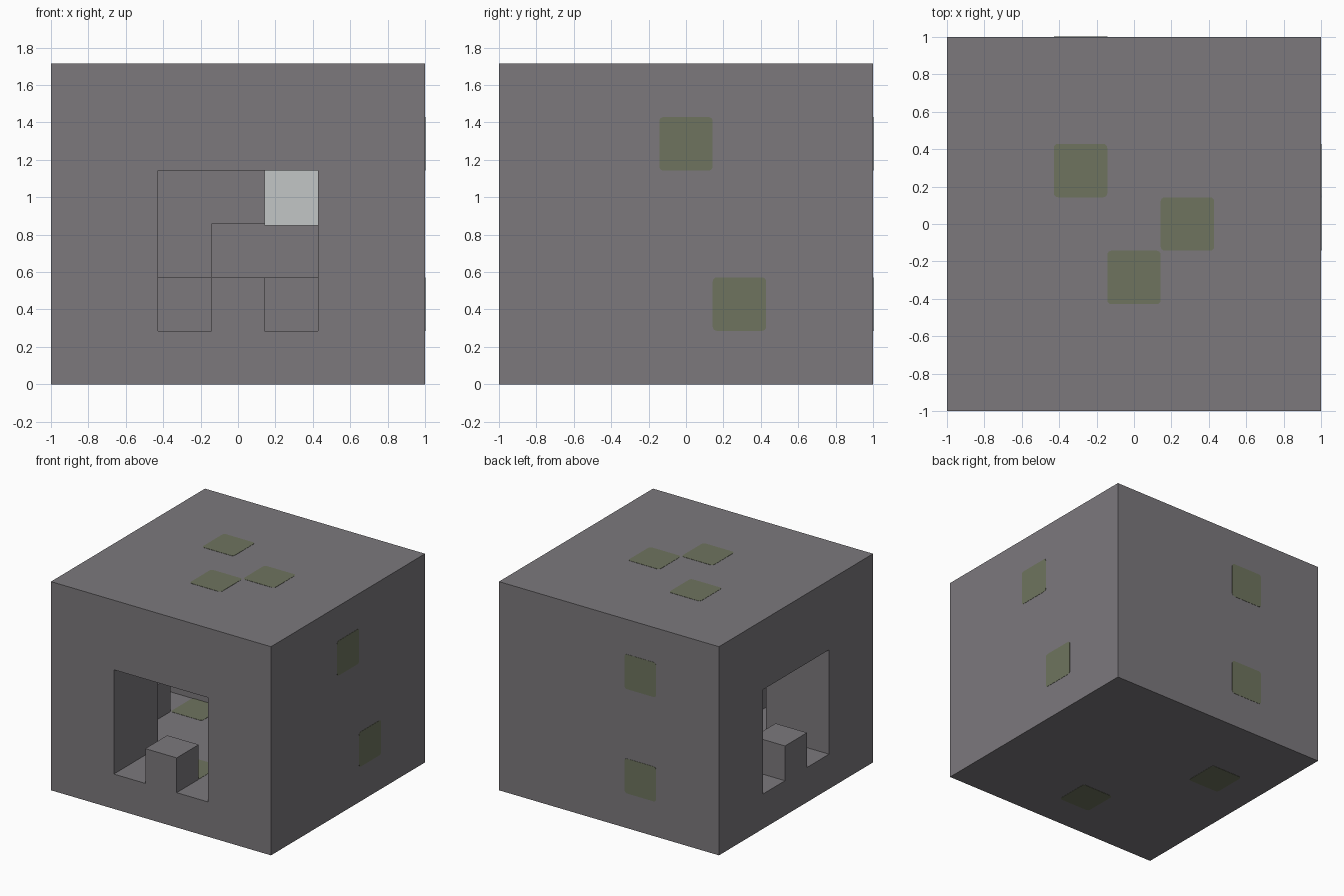
import bpy
import bmesh
import math
from mathutils import Vector

if "Cube" in bpy.data.objects:
    bpy.data.objects.remove(bpy.data.objects["Cube"], do_unlink=True)

U = 2 / 7                      # side of one building block
ORIGIN = Vector((-1, -1, 0))   # corner of the block grid


def make_material(name, rgb):
    mat = bpy.data.materials.new(name)
    mat.use_nodes = True
    colour = (*rgb, 1)
    mat.diffuse_color = colour
    bsdf = mat.node_tree.nodes["Principled BSDF"]
    bsdf.inputs["Base Color"].default_value = colour
    bsdf.inputs["Roughness"].default_value = 0.9
    return mat


stone = make_material("grey stone", (0.20, 0.19, 0.204))
moss = make_material("moss green", (0.158, 0.175, 0.113))
white = make_material("lamp white", (0.54, 0.565, 0.565))


def finish(name, bm, mat):
    bmesh.ops.recalc_face_normals(bm, faces=bm.faces)
    mesh = bpy.data.meshes.new(name)
    bm.to_mesh(mesh)
    bm.free()
    mesh.materials.append(mat)
    obj = bpy.data.objects.new(name, mesh)
    bpy.context.collection.objects.link(obj)
    return obj


def prism(name, outline, low, high, mat):
    """Extrude a plan outline, in block units, between two heights."""
    bm = bmesh.new()
    face = bm.faces.new([bm.verts.new(ORIGIN + U * Vector((x, y, low))) for x, y in outline])
    new = bmesh.ops.extrude_face_region(bm, geom=[face])["geom"]
    top = [v for v in new if isinstance(v, bmesh.types.BMVert)]
    bmesh.ops.translate(bm, verts=top, vec=(0, 0, U * (high - low)))
    return finish(name, bm, mat)


def block(name, x, y, z, mat, width=1, height=1):
    outline = [(x, y), (x + width, y), (x + width, y + 1), (x, y + 1)]
    return prism(name, outline, z, z + height, mat)


def moss_patch(name, centre, normal):
    """Thin round-cornered plate lying on a face of the building."""
    half, radius, thick = U / 2, 0.022, 0.002
    bm = bmesh.new()
    ring = []
    for corner in range(4):
        mid = math.pi / 4 + corner * math.pi / 2
        reach = (half - radius) * math.sqrt(2)
        for step in range(5):
            a = corner * math.pi / 2 + step * math.pi / 8
            ring.append(bm.verts.new((reach * math.cos(mid) + radius * math.cos(a),
                                      reach * math.sin(mid) + radius * math.sin(a), 0)))
    new = bmesh.ops.extrude_face_region(bm, geom=[bm.faces.new(ring)])["geom"]
    top = [v for v in new if isinstance(v, bmesh.types.BMVert)]
    bmesh.ops.translate(bm, verts=top, vec=(0, 0, thick))
    obj = finish(name, bm, moss)
    obj.location = ORIGIN + U * Vector(centre)
    obj.rotation_euler = Vector(normal).to_track_quat("Z", "Y").to_euler()


# Solid stone body with an L-shaped passage from the front to the side
body = prism("stone_body", [(0, 0), (7, 0), (7, 7), (0, 7)], 0, 6, stone)
passage = prism("passage_cutter",
                [(2, -1), (5, -1), (5, 5), (-1, 5), (-1, 2), (2, 2)], 1, 4, stone)
passage.hide_render = True
cut = body.modifiers.new("passage", "BOOLEAN")
cut.operation = "DIFFERENCE"
cut.solver = "EXACT"
cut.object = passage
bpy.context.view_layer.objects.active = body
bpy.ops.object.modifier_apply(modifier=cut.name)
bpy.data.objects.remove(passage, do_unlink=True)

# Single blocks standing in the two doorways
block("front_doorway_block", 3, 0, 1, stone)
block("side_doorway_block", 0, 3, 1, stone)

# Blocks and lamp along the back of the room
block("hanging_block", 2, 4, 2, stone, height=2)
block("ceiling_block", 3, 4, 3, stone)
block("corner_block", 4, 4, 1, stone)
block("lamp", 4, 3.97, 2.97, white, height=1.03)

# Moss on the roof, right-hand wall and back wall
for n, (x, y) in enumerate([(2, 4), (4, 3), (3, 2)]):
    moss_patch(f"roof_moss_{n}", (x + 0.5, y + 0.5, 6), (0, 0, 1))
for n, (y, z) in enumerate([(3, 4), (4, 1)]):
    moss_patch(f"left_wall_moss_{n}", (7, y + 0.5, z + 0.5), (1, 0, 0))
for n, z in enumerate([4, 1]):
    moss_patch(f"back_wall_moss_{n}", (2.5, 7, z + 0.5), (0, 1, 0))

# Mossy floor blocks show on both sides of the floor
for n, (x, y) in enumerate([(1, 4), (3, 1)]):
    moss_patch(f"floor_moss_{n}", (x + 0.5, y + 0.5, 1), (0, 0, 1))
    moss_patch(f"underside_moss_{n}", (x + 0.5, y + 0.5, 0), (0, 0, -1))
